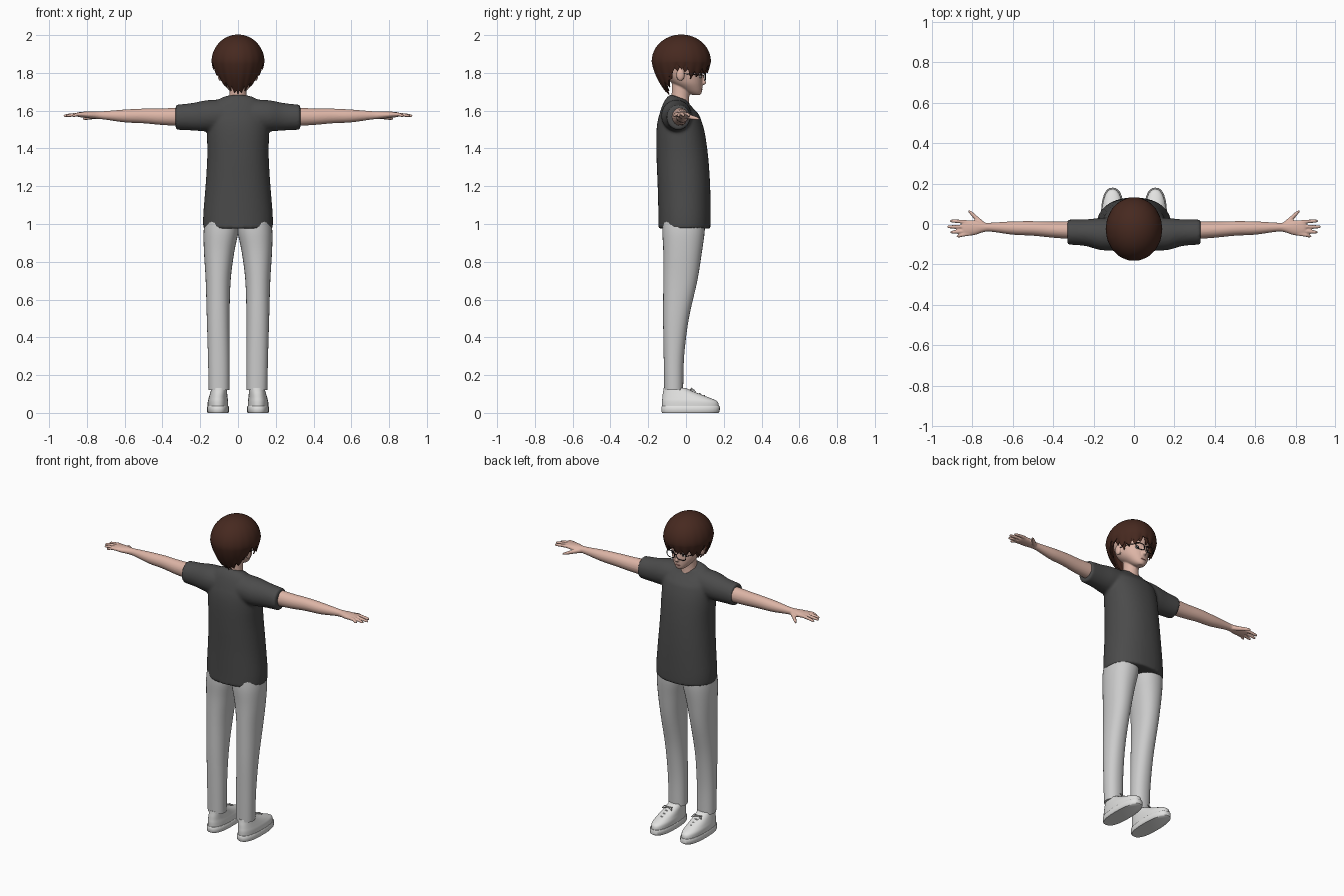
import bpy, bmesh, math
from mathutils import Matrix, Vector

old = bpy.data.objects.get("Cube")
if old:
    bpy.data.objects.remove(old, do_unlink=True)


def material(name, r, g, b):
    m = bpy.data.materials.new(name)
    m.use_nodes = True
    m.diffuse_color = (r, g, b, 1)
    bsdf = m.node_tree.nodes["Principled BSDF"]
    bsdf.inputs["Base Color"].default_value = (r, g, b, 1)
    bsdf.inputs["Roughness"].default_value = 0.8
    return m


skin = material("skin", 0.72, 0.46, 0.38)
brown = material("brown hair", 0.062, 0.022, 0.014)
charcoal = material("charcoal cloth", 0.07, 0.07, 0.07)
pale_grey = material("pale grey cloth", 0.6, 0.6, 0.6)
white = material("white leather", 0.76, 0.76, 0.75)
black = material("black frame", 0.012, 0.012, 0.014)
lip = material("lip pink", 0.5, 0.2, 0.17)


def spline(a, b, c, d, t):
    # Catmull-Rom interpolation between b and c
    return 0.5 * (2*b + (c-a)*t + (2*a-5*b+4*c-d)*t*t + (3*b-a-3*c+d)*t**3)


def loft(bm, rings, axis="z", sides=32, power=2.0, steps=4, sign=1):
    """Closed skin over rings of (position, centre 1, centre 2, radius 1, radius 2)."""
    n, path = len(rings), []
    for i in range(n - 1):
        a, b, c, d = (rings[max(0, min(n - 1, i + k))] for k in (-1, 0, 1, 2))
        path += [[spline(*q, s / steps) for q in zip(a, b, c, d)] for s in range(steps)]
    path.append(rings[-1])
    loops = []
    for p, c1, c2, r1, r2 in path:
        loop = []
        for k in range(sides):
            t = math.tau * k / sides
            co, si = math.cos(t), math.sin(t)
            u = c1 + max(r1, 0.001) * math.copysign(abs(co) ** (2 / power), co)
            v = c2 + max(r2, 0.001) * math.copysign(abs(si) ** (2 / power), si)
            loop.append(bm.verts.new((u * sign, v, p) if axis == "z" else (p * sign, u, v)))
        loops.append(loop)
    for lo, hi in zip(loops, loops[1:]):
        for k in range(sides):
            j = (k + 1) % sides
            bm.faces.new((lo[k], lo[j], hi[j], hi[k]))
    bm.faces.new(loops[0])
    bm.faces.new(loops[-1])


def ball(bm, loc, size):
    mat = Matrix.Translation(loc) @ Matrix.Diagonal((*size, 1))
    bmesh.ops.create_uvsphere(bm, u_segments=20, v_segments=12, radius=1, matrix=mat)


def finish(name, data, mat, voxel=0, mirror=False, thick=0, angle=45):
    if isinstance(data, bmesh.types.BMesh):
        bmesh.ops.recalc_face_normals(data, faces=data.faces)
        mesh = bpy.data.meshes.new(name)
        data.to_mesh(mesh)
        data.free()
        data = mesh
    data.materials.append(mat)
    ob = bpy.data.objects.new(name, data)
    bpy.context.collection.objects.link(ob)
    if voxel:
        m = ob.modifiers.new("Blend", "REMESH")
        m.mode, m.voxel_size = "VOXEL", voxel
        m = ob.modifiers.new("Relax", "SMOOTH")
        m.factor, m.iterations = 0.5, 4
    if thick:
        m = ob.modifiers.new("Thickness", "SOLIDIFY")
        m.thickness, m.offset = thick, 0
    if mirror:
        m = ob.modifiers.new("Mirror", "MIRROR")
        m.use_mirror_merge = False
    bpy.ops.object.select_all(action="DESELECT")
    ob.select_set(True)
    bpy.context.view_layer.objects.active = ob
    bpy.ops.object.convert(target="MESH")
    bpy.ops.object.shade_smooth_by_angle(angle=math.radians(angle))


def wire(name, paths, mat, radius, mirror=True):
    cu = bpy.data.curves.new(name, "CURVE")
    cu.dimensions, cu.bevel_depth, cu.bevel_resolution = "3D", radius, 2
    for pts, closed in paths:
        sp = cu.splines.new("POLY")
        sp.points.add(len(pts) - 1)
        for p, co in zip(sp.points, pts):
            p.co = (*co, 1)
        sp.use_cyclic_u = closed
    finish(name, cu, mat, mirror=mirror)


# T-shirt: torso with a dropped front neckline, and two sleeves
bm = bmesh.new()
torso = [(0.975, -0.145, 0.13, 0.184), (1.05, -0.146, 0.131, 0.184), (1.2, -0.15, 0.128, 0.172),
         (1.35, -0.156, 0.118, 0.163), (1.48, -0.157, 0.1, 0.164), (1.56, -0.147, 0.077, 0.162),
         (1.62, -0.123, 0.048, 0.145), (1.655, -0.1, 0.02, 0.11), (1.675, -0.08, 0.005, 0.07)]
loft(bm, [(z, 0, (b + f) / 2, w, (f - b) / 2) for z, b, f, w in torso], power=2.2, sides=48)
for v in bm.verts:
    v.co.z -= 0.35 * (v.co.y + 0.05) * max(0, min(1, (v.co.z - 1.58) / 0.08))
for s in (1, -1):
    loft(bm, [(0.05, -0.05, 1.575, 0.08, 0.085), (0.16, -0.05, 1.573, 0.08, 0.083),
              (0.24, -0.043, 1.568, 0.066, 0.073), (0.33, -0.04, 1.565, 0.062, 0.066)],
         axis="x", sign=s)
finish("shirt", bm, charcoal, voxel=0.009)

# Trousers
bm = bmesh.new()
loft(bm, [(0.12, 0.1, -0.065, 0.055, 0.05), (0.3, 0.102, -0.064, 0.057, 0.054),
          (0.5, 0.105, -0.053, 0.06, 0.068), (0.7, 0.105, -0.03, 0.066, 0.09),
          (0.85, 0.1, -0.018, 0.08, 0.102), (0.96, 0.09, -0.013, 0.092, 0.112),
          (1.04, 0.085, -0.01, 0.085, 0.11)], power=2.2)
finish("trousers", bm, pale_grey, mirror=True)

# Arms with palm, fingers and thumb
bm = bmesh.new()
loft(bm, [(0.28, -0.032, 1.568, 0.045, 0.05), (0.4, -0.028, 1.568, 0.04, 0.044),
          (0.5, -0.022, 1.572, 0.036, 0.039), (0.6, -0.02, 1.572, 0.033, 0.034),
          (0.7, -0.016, 1.575, 0.023, 0.023), (0.74, -0.016, 1.576, 0.023, 0.02),
          (0.79, -0.018, 1.578, 0.037, 0.018), (0.835, -0.02, 1.579, 0.038, 0.014),
          (0.85, -0.02, 1.579, 0.034, 0.01)], axis="x", sides=24)
for y0, y1, tip in ((0.008, 0.015, 0.912), (-0.012, -0.014, 0.924),
                    (-0.032, -0.04, 0.91), (-0.048, -0.06, 0.88)):
    loft(bm, [(0.81, y0, 1.58, 0.01, 0.01), (0.85, (y0 + y1) / 2, 1.58, 0.0095, 0.01),
              (tip - 0.012, y1, 1.574, 0.008, 0.008), (tip, y1, 1.572, 0.003, 0.003)],
         axis="x", sides=12)
loft(bm, [(0.74, -0.005, 1.572, 0.014, 0.014), (0.77, 0.018, 1.567, 0.016, 0.013),
          (0.8, 0.047, 1.561, 0.013, 0.01), (0.82, 0.065, 1.557, 0.006, 0.006)], axis="x", sides=12)
finish("arms", bm, skin, voxel=0.004, mirror=True)

# Head, neck, nose and ears
bm = bmesh.new()
loft(bm, [(1.683, 0, 0.055, 0.018, 0.02), (1.693, 0, 0.045, 0.034, 0.037), (1.715, 0, 0.028, 0.054, 0.058),
          (1.75, 0, 0.004, 0.076, 0.083), (1.8, 0, -0.017, 0.088, 0.103),
          (1.86, 0, -0.025, 0.095, 0.113), (1.92, 0, -0.028, 0.082, 0.1),
          (1.96, 0, -0.028, 0.045, 0.055)])
loft(bm, [(1.6, 0, -0.035, 0.058, 0.055), (1.67, 0, -0.03, 0.046, 0.047), (1.76, 0, -0.025, 0.045, 0.05)])
loft(bm, [(1.736, 0, 0.086, 0.006, 0.008), (1.746, 0, 0.092, 0.013, 0.016),
          (1.77, 0, 0.086, 0.008, 0.012), (1.8, 0, 0.08, 0.006, 0.007)], sides=16)
for s in (1, -1):
    ball(bm, (s * 0.094, -0.03, 1.79), (0.014, 0.022, 0.033))
finish("head", bm, skin, voxel=0.004)

# Eyes, brows and mouth
for name, mat, loc, size in (("eyes", white, (0.036, 0.075, 1.782), (0.017, 0.006, 0.01)),
                             ("irises", black, (0.036, 0.078, 1.782), (0.008, 0.005, 0.0095)),
                             ("brows", brown, (0.036, 0.076, 1.809), (0.02, 0.006, 0.003))):
    bm = bmesh.new()
    ball(bm, loc, size)
    finish(name, bm, mat, mirror=True)
bm = bmesh.new()
ball(bm, (0, 0.083, 1.713), (0.017, 0.005, 0.004))
finish("mouth", bm, lip)

# Glasses: rims, bridge and temples
rim = []
for k in range(24):
    c, s = math.cos(math.tau * k / 24), math.sin(math.tau * k / 24)
    rim.append((0.037 + 0.029 * math.copysign(abs(c) ** 0.7, c), 0.1 - 0.004 * c,
                1.78 + 0.021 * math.copysign(abs(s) ** 0.7, s)))
wire("glasses", [(rim, True), ([(0.009, 0.103, 1.785), (0, 0.105, 1.787)], False),
                 ([(0.066, 0.096, 1.787), (0.088, 0.06, 1.79), (0.098, -0.02, 1.797)], False)], black, 0.0022)

# Hair: two layered shells with a pointed lower edge
EDGE = [(0, 1.795), (40, 1.785), (65, 1.765), (78, 1.8), (95, 1.815),
        (110, 1.79), (122, 1.735), (150, 1.7), (180, 1.685)]


def hair_edge(angle):
    d = abs((math.degrees(angle) + 180) % 360 - 180)
    for (a, za), (b, zb) in zip(EDGE, EDGE[1:]):
        if d <= b:
            return za + (zb - za) * (d - a) / (b - a)
    return EDGE[-1][1]


def hair_shell(name, locks, scale, phase, lift):
    bm = bmesh.new()
    count, rows = locks * 6, 24
    grid = []
    for i in range(rows + 1):
        s, row = 2 * i / rows, []
        for k in range(count):
            a = math.tau * k / count
            tri = abs(((k / 6 + phase) % 1) * 2 - 1)
            low = hair_edge(a) + lift + 0.032 * tri + 0.03 * math.exp(-((a - 0.2) / 0.13) ** 2)
            if s <= 1:
                z, r = 1.86 + 0.14 * math.cos(s * math.pi / 2), math.sin(s * math.pi / 2)
            else:
                z = 1.86 + (low - 1.86) * (s - 1)
                u = (1.86 - z) / 0.16
                r = 1 - 0.15 * u - 0.33 * u * u
            r = max(r, 0.001) * scale * (1 - 0.035 * tri * (s / 2) ** 2)
            row.append(bm.verts.new((0.137 * r * math.sin(a), -0.025 + 0.155 * r * math.cos(a),
                                     1.86 + (z - 1.86) * (scale if z > 1.86 else 1))))
        grid.append(row)
    for up, down in zip(grid, grid[1:]):
        for k in range(count):
            j = (k + 1) % count
            bm.faces.new((up[k], down[k], down[j], up[j]))
    bmesh.ops.remove_doubles(bm, verts=bm.verts, dist=0.0005)
    finish(name, bm, brown, thick=0.006, angle=40)


hair_shell("hair_outer", 18, 1.0, 0.0, 0.008)
hair_shell("hair_inner", 22, 0.93, 0.5, 0.0)

# Shoes: sole, upper, laces, and the ankle above them
bm = bmesh.new()
loft(bm, [(0.0, 0.106, 0.022, 0.054, 0.148), (0.006, 0.106, 0.024, 0.058, 0.154),
          (0.032, 0.106, 0.025, 0.058, 0.155), (0.036, 0.106, 0.025, 0.055, 0.152)],
     power=2.5, steps=1)
finish("shoe_soles", bm, white, mirror=True)
bm = bmesh.new()
loft(bm, [(0.03, 0.106, 0.024, 0.054, 0.15), (0.06, 0.106, 0.02, 0.054, 0.147),
          (0.08, 0.105, 0.0, 0.05, 0.125), (0.1, 0.103, -0.025, 0.046, 0.098),
          (0.118, 0.101, -0.046, 0.043, 0.074), (0.133, 0.1, -0.06, 0.04, 0.058)], power=2.3)
finish("shoe_uppers", bm, white, mirror=True)
laces = []
for i in range(4):
    y, z = 0.025 + 0.024 * i, 0.122 - 0.01 * i
    laces.append(([(0.08, y - 0.012, z - 0.008), (0.104, y, z), (0.128, y - 0.012, z - 0.008)], False))
for s in (1, -1):
    laces.append(([(0.104, 0.025, 0.124), (0.104 + s * 0.025, 0.03, 0.13),
                   (0.104 + s * 0.032, 0.045, 0.118), (0.104, 0.025, 0.124)], False))
wire("shoe_laces", laces, white, 0.0035)
bm = bmesh.new()
loft(bm, [(0.09, 0.1, -0.065, 0.036, 0.04), (0.16, 0.1, -0.065, 0.036, 0.04)], steps=1)
finish("ankles", bm, skin, mirror=True)
